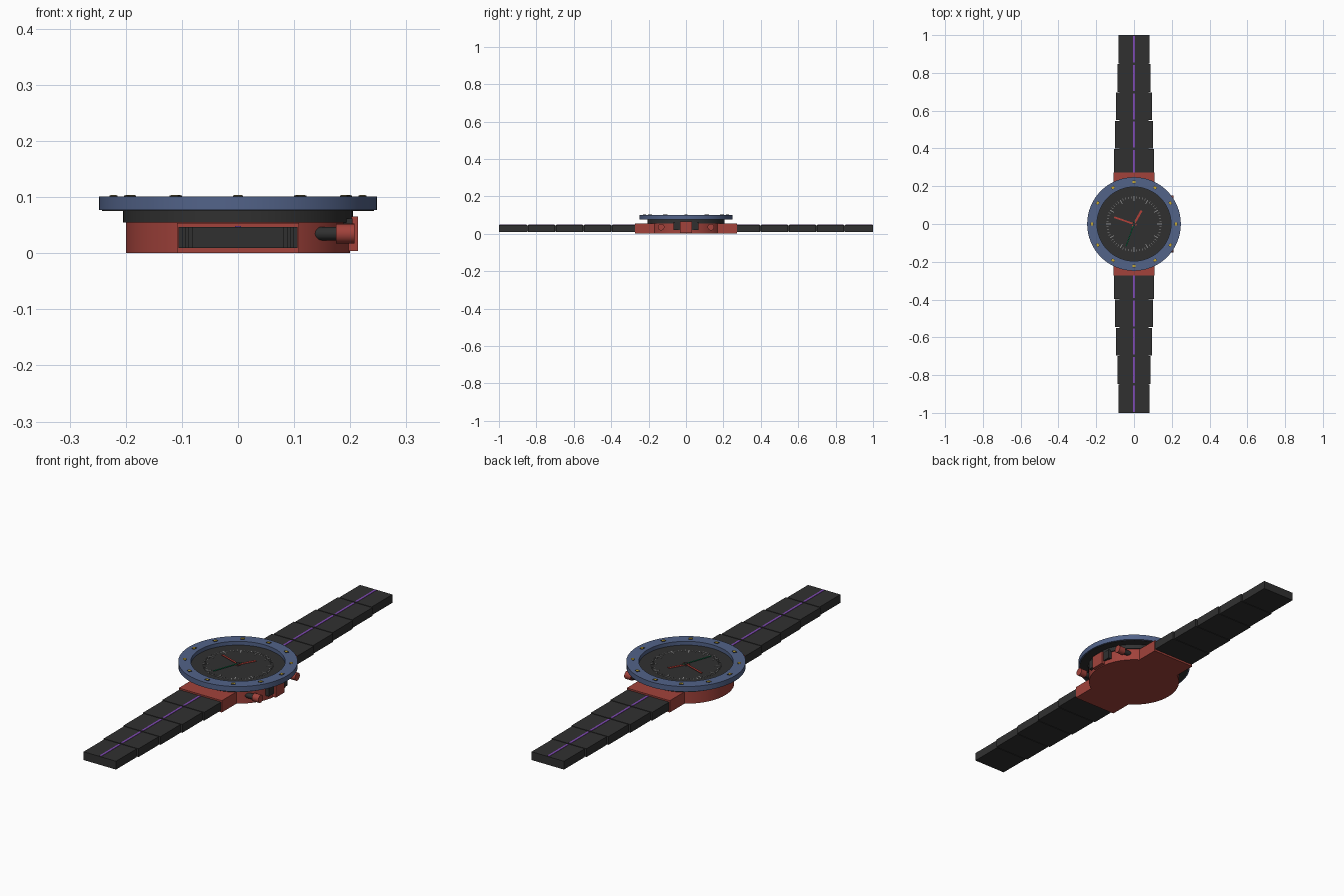
import bpy, bmesh, math
from mathutils import Matrix, Vector

if "Cube" in bpy.data.objects:
    bpy.data.objects.remove(bpy.data.objects["Cube"])


def mat(name, r, g, b):
    m = bpy.data.materials.new(name)
    m.diffuse_color = (r, g, b, 1)
    m.use_nodes = True
    m.node_tree.nodes["Principled BSDF"].inputs["Base Color"].default_value = m.diffuse_color
    return m


RED = mat("case red", 0.36, 0.055, 0.044)
BLUE = mat("bezel blue", 0.085, 0.125, 0.25)
DARK = mat("charcoal", 0.03, 0.03, 0.03)
PURPLE = mat("stripe purple", 0.22, 0.07, 0.46)
GOLD = mat("marker gold", 0.58, 0.40, 0.03)
GREEN = mat("second hand green", 0.007, 0.26, 0.10)
GREY = mat("tick grey", 0.30, 0.30, 0.30)
HAND = mat("hand red", 0.45, 0.05, 0.04)


def finish(name, bm, material, smooth=False):
    bmesh.ops.recalc_face_normals(bm, faces=bm.faces[:])
    me = bpy.data.meshes.new(name)
    bm.to_mesh(me)
    bm.free()
    me.materials.append(material)
    ob = bpy.data.objects.new(name, me)
    bpy.context.collection.objects.link(ob)
    if smooth:
        bpy.ops.object.select_all(action='DESELECT')
        ob.select_set(True)
        bpy.context.view_layer.objects.active = ob
        bpy.ops.object.shade_smooth_by_angle(angle=math.radians(35))
    return ob


def add_box(bm, lo, hi, turn=0.0):
    """Box between two corners, then turned about the z axis."""
    lo, hi = Vector(lo), Vector(hi)
    size = hi - lo
    m = (Matrix.Rotation(turn, 4, 'Z') @ Matrix.Translation((lo + hi) / 2)
         @ Matrix.Diagonal((size.x, size.y, size.z, 1)))
    bmesh.ops.create_cube(bm, size=1, matrix=m)


def box(name, lo, hi, material, turn=0.0):
    bm = bmesh.new()
    add_box(bm, lo, hi, turn)
    return finish(name, bm, material)


def lathe(name, profile, material, n=64, closed=False):
    """Revolve (radius, z) points about the z axis."""
    bm = bmesh.new()
    rings = [[bm.verts.new((r * math.cos(2 * math.pi * i / n), r * math.sin(2 * math.pi * i / n), z))
              for i in range(n)] for r, z in profile]
    pairs = list(zip(rings, rings[1:]))
    if closed:
        pairs.append((rings[-1], rings[0]))
    else:
        bm.faces.new(rings[0])
        bm.faces.new(rings[-1])
    for a, b in pairs:
        for i in range(n):
            j = (i + 1) % n
            bm.faces.new((a[i], a[j], b[j], b[i]))
    return finish(name, bm, material, True)


def rod_x(name, x0, x1, y, z, r, material):
    bm = bmesh.new()
    m = Matrix.Translation(((x0 + x1) / 2, y, z)) @ Matrix.Rotation(math.pi / 2, 4, 'Y')
    bmesh.ops.create_cone(bm, cap_ends=True, segments=24, radius1=r, radius2=r,
                          depth=x1 - x0, matrix=m)
    return finish(name, bm, material, True)


# Case body, dark collar and dial
lathe("case", [(0.2, 0), (0.2, 0.055)], RED)
lathe("collar", [(0.205, 0.055), (0.205, 0.0755), (0.242, 0.0755), (0.242, 0.078)], DARK)
lathe("dial", [(0.2, 0.076), (0.2, 0.084)], DARK)

# Bezel ring
lathe("bezel", [(0.196, 0.077), (0.248, 0.077), (0.248, 0.101), (0.196, 0.101)], BLUE, closed=True)

# Twelve bezel markers: dark seats with gold tops
seats, tops = bmesh.new(), bmesh.new()
for i in range(12):
    a = i * math.pi / 6
    add_box(seats, (0.215, -0.009, 0.1), (0.229, 0.009, 0.103), a)
    add_box(tops, (0.2165, -0.007, 0.1), (0.2275, 0.007, 0.104), a)
finish("marker_seats", seats, DARK)
finish("bezel_markers", tops, GOLD)

# Minute ticks, longer on the hours
ticks = bmesh.new()
for i in range(60):
    hour = i % 5 == 0
    w = 0.002 if hour else 0.0012
    add_box(ticks, (0.122 if hour else 0.135, -w, 0.083), (0.147, w, 0.0855), i * math.pi / 30)
finish("dial_ticks", ticks, GREY)

# Hands and hub
for name, x, y, w, z, m in (("hour_hand", 0.04, 0.071, 0.0055, 0.086, HAND),
                            ("minute_hand", -0.105, 0.036, 0.0045, 0.088, HAND),
                            ("second_hand", -0.042, -0.118, 0.003, 0.090, GREEN)):
    box(name, (-0.015, -w, z), (math.hypot(x, y), w, z + 0.002), m, math.atan2(y, x))
lathe("hand_hub", [(0.008, 0.084), (0.008, 0.093)], DARK, 24)

# Lugs and strap, front and back
widths = [0.106, 0.1, 0.094, 0.088, 0.082]
for s, side in ((-1, "front"), (1, "back")):
    def span(a, b):
        return min(s * a, s * b), max(s * a, s * b)

    y0, y1 = span(0.1, 0.273)
    box(side + "_lug", (-0.109, y0, 0), (0.109, y1, 0.054), RED)
    links, stripe = bmesh.new(), bmesh.new()
    y0, y1 = span(0.26, 0.99)
    add_box(links, (-0.078, y0, 0.011), (0.078, y1, 0.044))
    for i, w in enumerate(widths):
        a, b = 0.25 + 0.15 * i, 0.4 + 0.15 * i
        end = b if i == 4 else b - 0.004
        y0, y1 = span(a, end)
        add_box(links, (-w, y0, 0.009), (w, y1, 0.047))
        y0, y1 = span(a + 0.004, end - 0.004)
        add_box(stripe, (-0.005, y0, 0.046), (0.005, y1, 0.0485))
    finish(side + "_strap", links, DARK)
    finish(side + "_strap_stripe", stripe, PURPLE)

# Crown between dark shoulders
box("crown_shoulders", (0.15, -0.068, 0.02), (0.204, 0.068, 0.062), DARK)
box("crown", (0.17, -0.032, 0.004), (0.214, 0.032, 0.065), RED)

# Push buttons
for s, side in ((-1, "front"), (1, "back")):
    rod_x(side + "_button_stem", 0.12, 0.18, s * 0.133, 0.035, 0.012, DARK)
    rod_x(side + "_button", 0.175, 0.208, s * 0.133, 0.035, 0.0175, RED)
